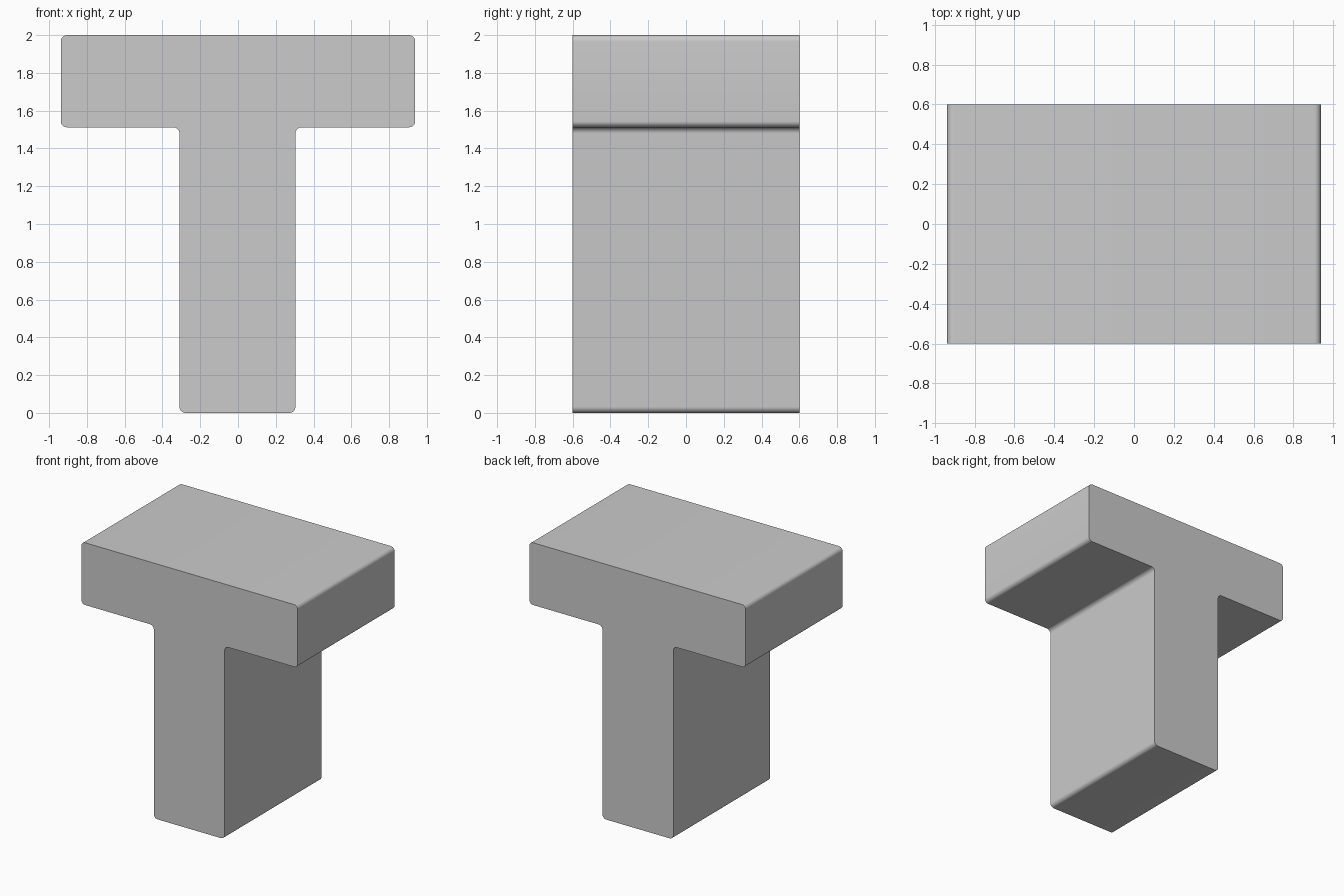
import bpy, bmesh, math

if "Cube" in bpy.data.objects:
    bpy.data.objects.remove(bpy.data.objects["Cube"])

DEPTH = 1.2
RADIUS = 0.033

# T-shaped outline in the front plane (x, z)
outline = [(-0.31, 0), (0.304, 0), (0.304, 1.512), (0.938, 1.512),
           (0.938, 2), (-0.938, 2), (-0.938, 1.512), (-0.31, 1.512)]

# Extrude the outline from front to back
bm = bmesh.new()
face = bm.faces.new([bm.verts.new((x, -DEPTH / 2, z)) for x, z in outline])
ext = bmesh.ops.extrude_face_region(bm, geom=[face], use_keep_orig=True)
moved = [g for g in ext["geom"] if isinstance(g, bmesh.types.BMVert)]
bmesh.ops.translate(bm, verts=moved, vec=(0, DEPTH, 0))

# Round every corner running along the depth
corners = [e for e in bm.edges if abs(e.verts[0].co.y - e.verts[1].co.y) > 0.5]
bmesh.ops.bevel(bm, geom=corners, offset=RADIUS, offset_type='OFFSET',
                segments=8, profile=0.5, affect='EDGES')
bmesh.ops.recalc_face_normals(bm, faces=bm.faces)

mesh = bpy.data.meshes.new("t_block")
bm.to_mesh(mesh)
bm.free()
block = bpy.data.objects.new("t_block", mesh)
bpy.context.collection.objects.link(block)

# Smooth rounded corners, sharp front and back rims
bpy.context.view_layer.objects.active = block
block.select_set(True)
bpy.ops.object.shade_smooth_by_angle(angle=math.radians(30))
